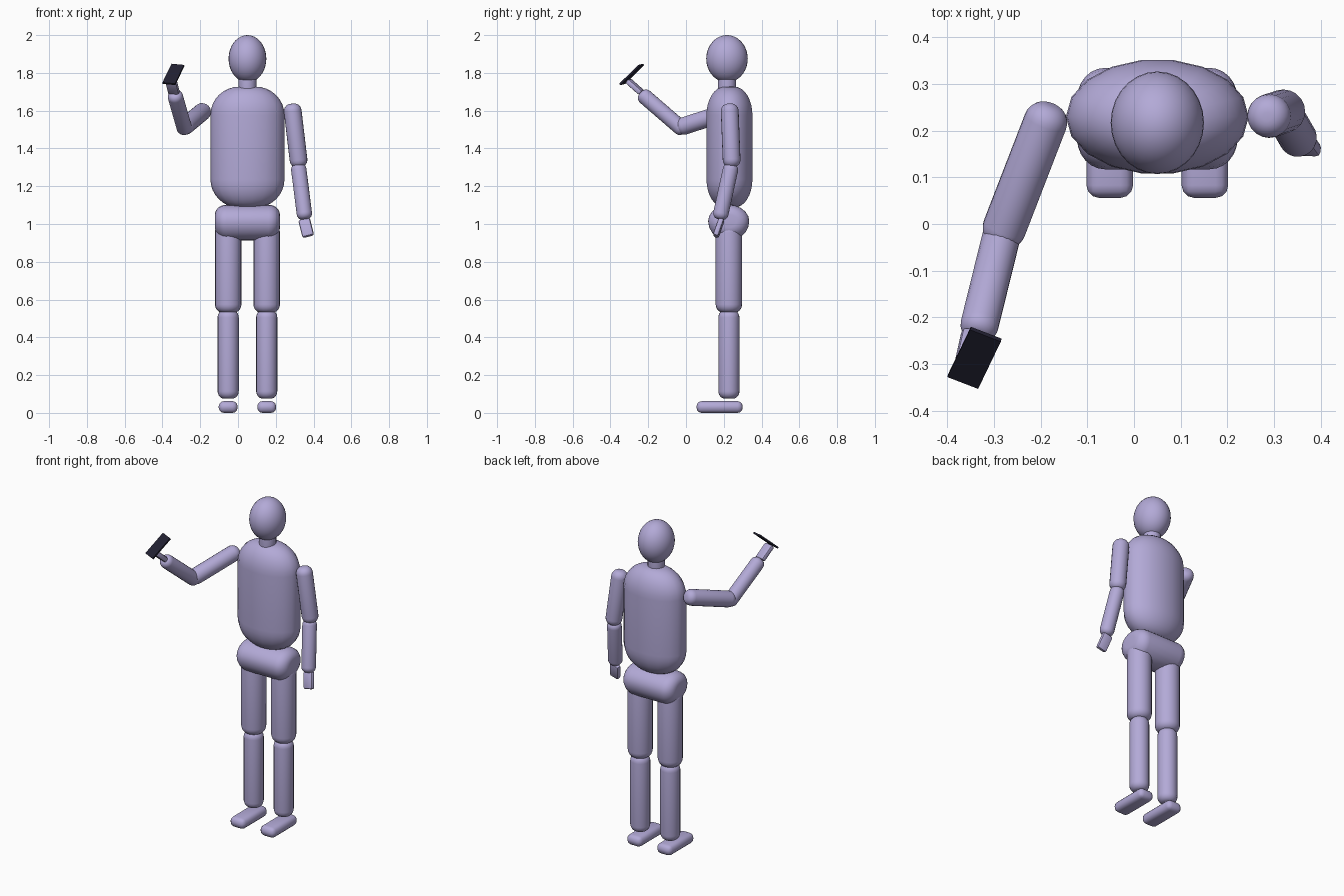
import bpy, bmesh
from math import sin, cos, pi, radians
from mathutils import Vector, Matrix

cube = bpy.data.objects.get("Cube")
if cube:
    bpy.data.objects.remove(cube, do_unlink=True)


def make_material(name, rgb):
    mat = bpy.data.materials.new(name)
    mat.use_nodes = True
    mat.diffuse_color = (*rgb, 1)
    mat.node_tree.nodes["Principled BSDF"].inputs["Base Color"].default_value = (*rgb, 1)
    return mat


LAVENDER = make_material("lavender", (0.45, 0.40, 0.68))
DARK = make_material("dark_navy", (0.016, 0.015, 0.032))


def finish(bm, name, mat, smooth_angle=40):
    bmesh.ops.recalc_face_normals(bm, faces=bm.faces)
    mesh = bpy.data.meshes.new(name)
    bm.to_mesh(mesh)
    bm.free()
    mesh.materials.append(mat)
    obj = bpy.data.objects.new(name, mesh)
    bpy.context.collection.objects.link(obj)
    bpy.ops.object.select_all(action='DESELECT')
    obj.select_set(True)
    bpy.context.view_layer.objects.active = obj
    bpy.ops.object.shade_smooth_by_angle(angle=radians(smooth_angle))
    return obj


def rounded_limb(name, start, end, r, cap, flat=0.3, squash=1.0, sides=20, steps=6):
    """Capsule from tip to tip, with caps of their own height and a flat middle."""
    start, end = Vector(start), Vector(end)
    axis = end - start
    length = axis.length
    quarter = [pi / 2 * i / steps for i in range(steps + 1)]
    ring = [(r * (flat + (1 - flat) * sin(a)), cap * (1 - cos(a))) for a in quarter]
    ring += [(rad, length - h) for rad, h in reversed(ring)]
    turn = Vector((0, 0, 1)).rotation_difference(axis).to_matrix()
    bm = bmesh.new()
    loops = []
    for rad, h in ring:
        loops.append([bm.verts.new(start + turn @ Vector(
            (rad * cos(2 * pi * k / sides), rad * squash * sin(2 * pi * k / sides), h)))
            for k in range(sides)])
    for low, high in zip(loops, loops[1:]):
        for k in range(sides):
            n = (k + 1) % sides
            bm.faces.new((low[k], low[n], high[n], high[k]))
    bm.faces.new(loops[0])
    bm.faces.new(loops[-1])
    return finish(bm, name, LAVENDER)


def rounded_box(name, centre, size, bevel, mat, along=(0, 0, 1), across=(1, 0, 0), segments=3):
    """Box whose z follows 'along' and whose x follows 'across'."""
    z = Vector(along).normalized()
    x = Vector(across)
    x = (x - z * x.dot(z)).normalized()
    turn = Matrix((x, z.cross(x), z)).transposed().to_4x4()
    bm = bmesh.new()
    bmesh.ops.create_cube(bm, size=1)
    bmesh.ops.scale(bm, vec=size, verts=bm.verts)
    if bevel:
        bmesh.ops.bevel(bm, geom=bm.edges[:], offset=bevel, segments=segments,
                        profile=0.5, affect='EDGES')
    bmesh.ops.transform(bm, matrix=Matrix.Translation(centre) @ turn, verts=bm.verts)
    return finish(bm, name, mat)


MID = 0.05  # body centre line in x

# Head
bm = bmesh.new()
bmesh.ops.create_uvsphere(bm, u_segments=28, v_segments=18, radius=1)
bmesh.ops.scale(bm, vec=(0.1, 0.11, 0.125), verts=bm.verts)
bmesh.ops.translate(bm, vec=(MID, 0.217, 1.875), verts=bm.verts)
finish(bm, "head", LAVENDER)

# Neck and torso
rounded_limb("neck", (MID, 0.217, 1.69), (MID, 0.217, 1.79), 0.048, 0.008, 0.85)
rounded_limb("torso", (MID, 0.23, 1.087), (MID, 0.23, 1.727), 0.196, 0.15, 0.22,
             squash=0.63, sides=18, steps=8)

# Pelvis: a lying capsule that sags towards the crotch
pelvis = rounded_limb("pelvis", (MID - 0.172, 0.226, 1.015), (MID + 0.172, 0.226, 1.015),
                      0.087, 0.06, 0.4)
for v in pelvis.data.vertices:
    v.co.y = 0.226 + (v.co.y - 0.226) * 1.25
    if v.co.z < 1.015:
        v.co.z -= (1.015 - v.co.z) * 0.33 * (1 - ((v.co.x - MID) / 0.172) ** 2)

# Legs
for side, sign in (("left", 1), ("right", -1)):
    x = MID + sign * 0.102
    rounded_limb(side + "_thigh", (x, 0.227, 1.0), (x, 0.227, 0.53), 0.07, 0.045, 0.4)
    rounded_limb(side + "_shin", (x, 0.227, 0.545), (x, 0.227, 0.075), 0.056, 0.04, 0.35)
    rounded_box(side + "_foot", (x, 0.178, 0.031), (0.1, 0.244, 0.062), 0.027, LAVENDER)

# Lowered left arm
rounded_limb("left_upper_arm", (0.285, 0.23, 1.637), (0.325, 0.243, 1.3), 0.047, 0.04, 0.2)
rounded_limb("left_forearm", (0.318, 0.242, 1.318), (0.355, 0.178, 1.025), 0.041, 0.032, 0.3)
rounded_box("left_hand", (0.361, 0.173, 0.98), (0.062, 0.03, 0.1), 0.01, LAVENDER,
            along=(-0.025, 0.035, 0.1), across=(1, -0.1, 0.1), segments=2)

# Raised right arm
rounded_limb("right_upper_arm", (-0.176, 0.255, 1.605), (-0.292, -0.045, 1.508),
             0.047, 0.04, 0.2)
rounded_limb("right_forearm", (-0.279, -0.005, 1.49), (-0.337, -0.24, 1.693),
             0.041, 0.032, 0.3)
rounded_box("right_hand", (-0.347, -0.271, 1.727), (0.062, 0.03, 0.1), 0.01, LAVENDER,
            along=(-0.05, -0.225, 0.2), across=(1, -0.3, 0), segments=2)

# Flat handset held in the right hand
rounded_box("handset", (-0.342, -0.287, 1.792), (0.071, 0.01, 0.15), 0, DARK,
            along=(0.049, 0.102, 0.1), across=(0.066, -0.025, -0.006))
